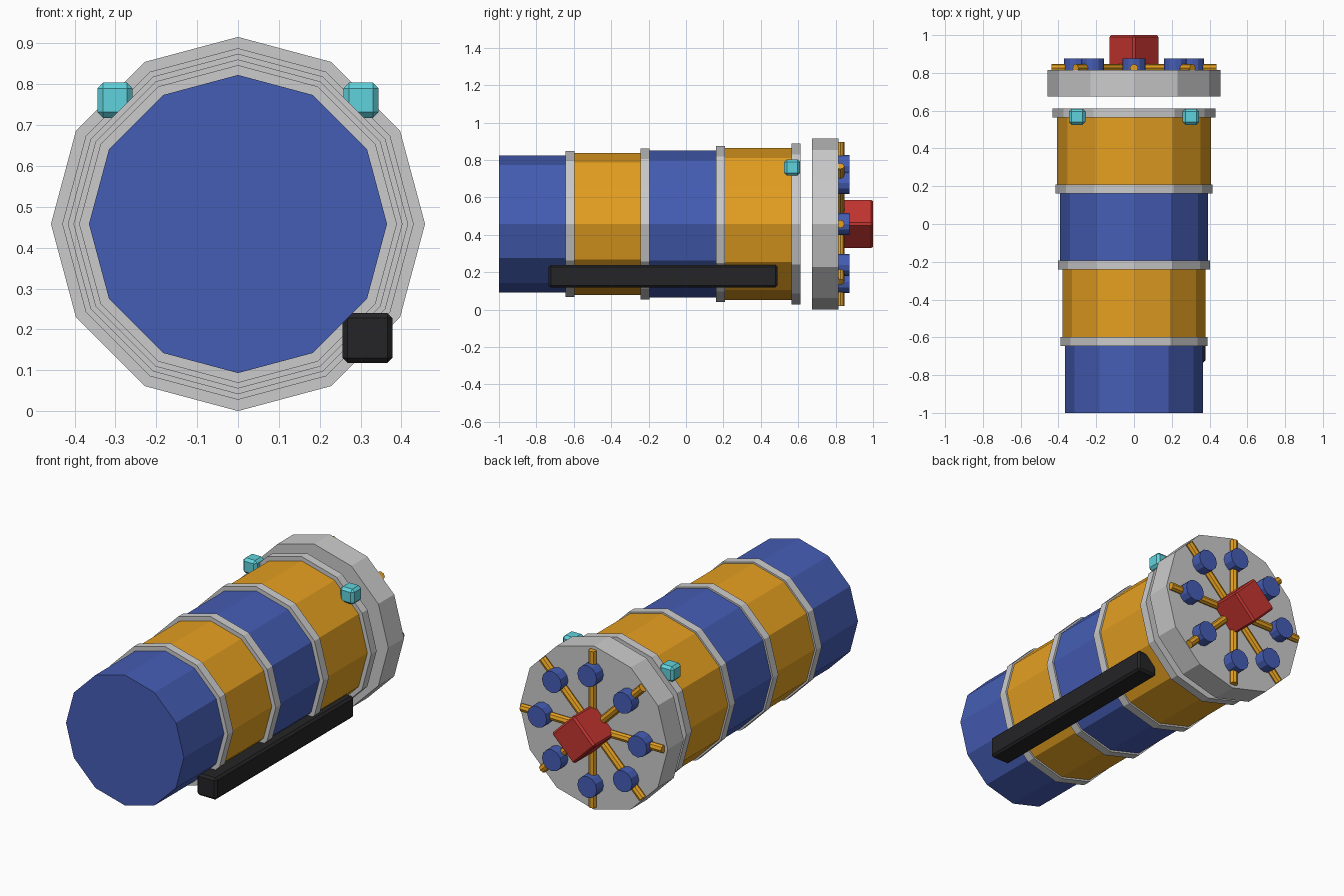
import bpy, bmesh, math
from mathutils import Matrix, Vector

if "Cube" in bpy.data.objects:
    bpy.data.objects.remove(bpy.data.objects["Cube"])

CZ = 0.458  # height of the long axis


def material(name, rgb):
    m = bpy.data.materials.new(name)
    m.diffuse_color = (*rgb, 1)
    m.use_nodes = True
    m.node_tree.nodes["Principled BSDF"].inputs["Base Color"].default_value = m.diffuse_color
    return m


BLUE = material("blue", (0.06, 0.11, 0.46))
ORANGE = material("orange", (0.78, 0.35, 0.015))
RED = material("red", (0.55, 0.035, 0.03))
CYAN = material("cyan", (0.12, 0.65, 0.72))
BLACK = material("black", (0.018, 0.018, 0.02))


def finish(bm, name, mat, bevel=0):
    if bevel:
        bmesh.ops.bevel(bm, geom=bm.edges[:], offset=bevel, segments=1,
                        affect='EDGES', profile=0.5)
    bmesh.ops.recalc_face_normals(bm, faces=bm.faces[:])
    me = bpy.data.meshes.new(name)
    bm.to_mesh(me)
    bm.free()
    ob = bpy.data.objects.new(name, me)
    bpy.context.collection.objects.link(ob)
    if mat:
        me.materials.append(mat)
    return ob


def rod(name, a, b, r, sides, mat=None, bevel=0):
    """Prism with its axis from point a to point b."""
    a, b = Vector(a), Vector(b)
    d = b - a
    if abs(d.normalized().y) > 0.99:
        rot = Matrix.Rotation(-math.pi / 2, 4, 'X')
    else:
        rot = d.to_track_quat('Z', 'Y').to_matrix().to_4x4()
    bm = bmesh.new()
    bmesh.ops.create_cone(bm, cap_ends=True, segments=sides, radius1=r, radius2=r,
                          depth=d.length, matrix=Matrix.Translation((a + b) / 2) @ rot)
    return finish(bm, name, mat, bevel)


def box(name, lo, hi, mat, bevel):
    lo, hi = Vector(lo), Vector(hi)
    bm = bmesh.new()
    bmesh.ops.create_cube(bm, size=1, matrix=Matrix.Translation((lo + hi) / 2)
                          @ Matrix.Diagonal((*(hi - lo), 1)))
    return finish(bm, name, mat, bevel)


def axial(name, y0, y1, r, sides=12, mat=None, bevel=0, x=0, z=CZ):
    return rod(name, (x, y0, z), (x, y1, z), r, sides, mat, bevel)


# body segments, widening toward the back, each followed by a grey ring
for i in range(4):
    y0 = -1 + 0.403 * i
    axial(f"body_segment_{i + 1}", y0, y0 + 0.38, 0.365 + 0.0138 * i,
          mat=ORANGE if i % 2 else BLUE)
    axial(f"joint_ring_{i + 1}", y0 + 0.355, y0 + 0.403, 0.389 + 0.0138 * i)

# detached back plate
axial("back_plate", 0.675, 0.815, 0.458)

# spokes and round studs on the plate
for i in range(8):
    a = i * math.pi / 4
    s, c = math.sin(a), math.cos(a)
    rod(f"spoke_{i + 1}", (0, 0.825, CZ), (0.438 * s, 0.825, CZ + 0.438 * c),
        0.022, 8, ORANGE)
    axial(f"stud_{i + 1}", 0.805, 0.875, 0.06, 12, BLUE,
          x=0.31 * s, z=CZ + 0.31 * c)

# four-sided hub standing on its corner
axial("hub", 0.81, 1.0, 0.136, 4, RED, 0.01)

# sights and side rail
for side, sx in (("left", -0.301), ("right", 0.301)):
    box(f"sight_{side}", (sx - 0.043, 0.525, 0.718), (sx + 0.043, 0.61, 0.804), CYAN, 0.014)
box("side_rail", (0.256, -0.735, 0.118), (0.378, 0.49, 0.24), BLACK, 0.012)
